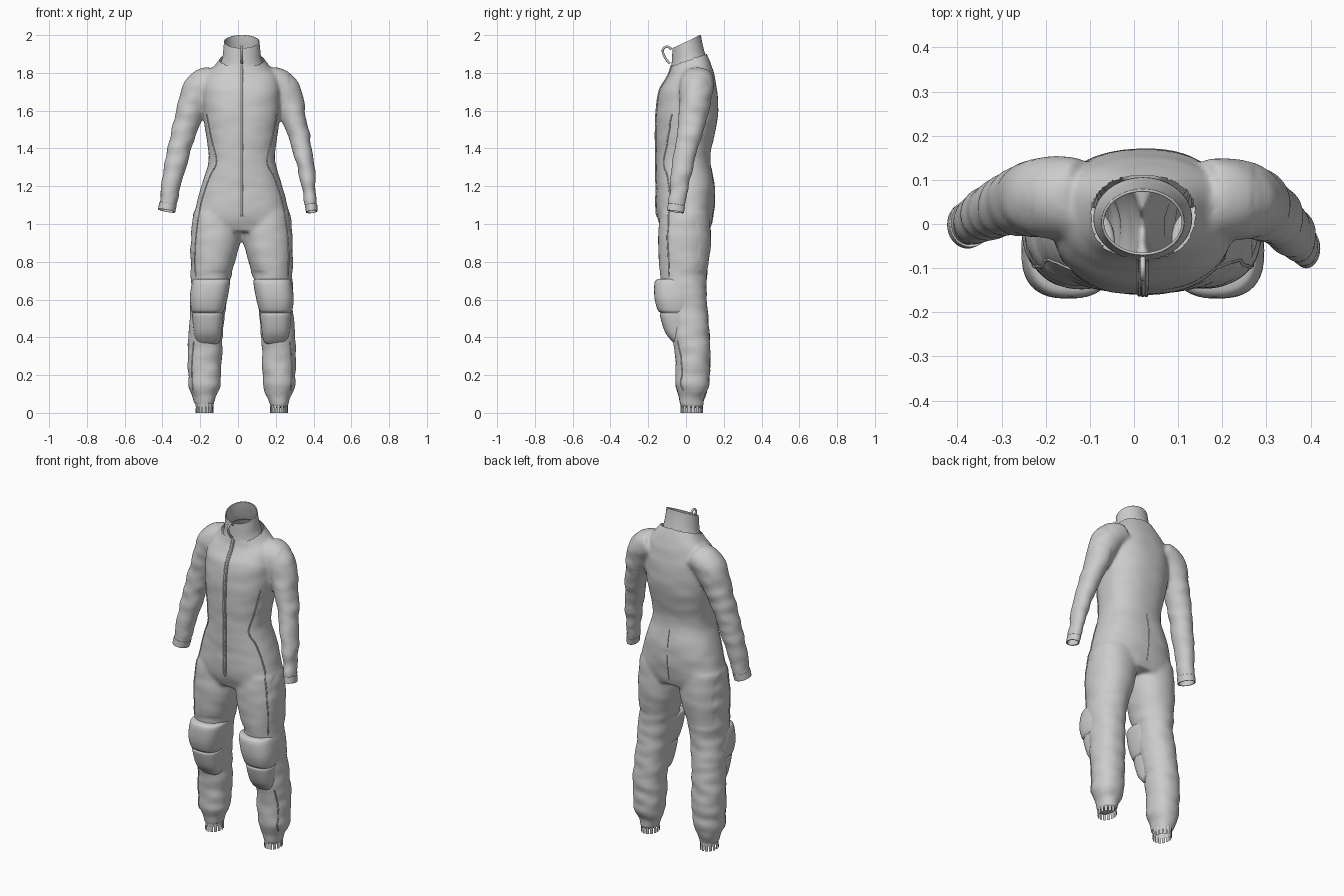
import bpy, bmesh, math
from mathutils import Vector, noise
from mathutils.bvhtree import BVHTree

if "Cube" in bpy.data.objects:
    bpy.data.objects.remove(bpy.data.objects["Cube"])

CX = 0.02  # symmetry line of the garment


def finish(name, bm, angle=50):
    me = bpy.data.meshes.new(name)
    bm.to_mesh(me)
    bm.free()
    ob = bpy.data.objects.new(name, me)
    bpy.context.collection.objects.link(ob)
    for p in me.polygons:
        p.use_smooth = True
    return ob


def spline(rows, steps):
    """Catmull-Rom through rows of numbers"""
    out = []
    for i in range(len(rows) - 1):
        a, b, c, d = (rows[max(0, min(len(rows) - 1, i + k))] for k in (-1, 0, 1, 2))
        for s in range(steps):
            t = s / steps
            out.append([0.5 * (2 * q + (r - p) * t + (2 * p - 5 * q + 4 * r - w) * t * t
                               + (3 * q - p - 3 * r + w) * t ** 3) for p, q, r, w in zip(a, b, c, d)])
    out.append(list(rows[-1]))
    return out


def loft(bm, secs, flat=True, power=2.0, caps=True, n=40, steps=6):
    """Tube through sections (x, y, z, rx, ry, tilt)"""
    secs = spline([tuple(s) + (0,) * (6 - len(s)) for s in secs], steps)
    rings = []
    for i, (x, y, z, rx, ry, tilt) in enumerate(secs):
        u, v = Vector((1, 0, 0)), Vector((0, 1, tilt))
        if not flat:
            t = (Vector(secs[min(i + 1, len(secs) - 1)][:3]) - Vector(secs[max(i - 1, 0)][:3])).normalized()
            u = Vector((0, 1, 0)).cross(t).normalized()
            v = t.cross(u)
        ring = []
        for k in range(n):
            c, s = math.cos(2 * math.pi * k / n), math.sin(2 * math.pi * k / n)
            ring.append(bm.verts.new(Vector((x, y, z))
                        + u * rx * math.copysign(abs(c) ** (2 / power), c)
                        + v * ry * math.copysign(abs(s) ** (2 / power), s)))
        rings.append(ring)
    faces = [bm.faces.new((a[k], a[(k + 1) % n], b[(k + 1) % n], b[k]))
             for a, b in zip(rings, rings[1:]) for k in range(n)]
    if caps:
        faces += [bm.faces.new(rings[0]), bm.faces.new(rings[-1])]
    bmesh.ops.recalc_face_normals(bm, faces=faces)


def flip(secs):
    return [(2 * CX - s[0],) + tuple(s[1:]) for s in secs]


# torso, legs and arms as closed volumes
torso = [(CX, 0, .96, .24, .125), (CX, -.005, 1.05, .252, .15), (CX, -.003, 1.2, .215, .154),
         (CX, -.015, 1.35, .176, .143), (CX, .003, 1.55, .2, .163), (CX, .012, 1.7, .205, .155),
         (CX, .018, 1.79, .185, .125, .2), (CX, .018, 1.84, .14, .103, .35), (CX, .015, 1.89, .103, .088, .35)]
leg = [(-.113, -.005, 1.06, .125, .13), (-.12, -.008, .9, .131, .14), (-.146, -.012, .7, .102, .12),
       (-.165, .015, .5, .091, .103), (-.175, .035, .3, .09, .095), (-.178, .033, .15, .085, .088),
       (-.177, .03, .08, .062, .07), (-.177, .03, .03, .045, .058)]
arm_l = [(-.12, .06, 1.765, .075, .09), (-.2, .06, 1.715, .092, .092), (-.268, .05, 1.55, .07, .075),
         (-.335, .022, 1.3, .057, .06), (-.376, -.002, 1.07, .044, .051)]
arm_r = [(.16, .06, 1.765, .075, .09), (.237, .055, 1.715, .088, .09), (.3, .032, 1.55, .064, .073),
         (.36, -.02, 1.3, .045, .056), (.39, -.055, 1.06, .028, .042)]
bm = bmesh.new()
loft(bm, torso, power=2.35)
for secs in (leg, flip(leg)):
    loft(bm, secs, power=2.15)
for secs in (arm_l, arm_r):
    loft(bm, secs, flat=False)
src = finish("body_volume", bm)

# fuse into one fabric skin
mod = src.modifiers.new("fuse", 'REMESH')
mod.mode, mod.voxel_size = 'VOXEL', 0.009
skin = bpy.data.meshes.new_from_object(src.evaluated_get(bpy.context.evaluated_depsgraph_get()))
bpy.data.objects.remove(src)
bm = bmesh.new()
bm.from_mesh(skin)
for _ in range(6):
    bmesh.ops.smooth_vert(bm, verts=bm.verts, factor=0.5, use_axis_x=True, use_axis_y=True, use_axis_z=True)
# soft creases, strongest on sleeves and lower legs
bm.normal_update()
for v in bm.verts:
    p = v.co
    amp = .007 if p.z < .75 or abs(p.x - CX) > .25 else .003
    v.co = p + v.normal * amp * noise.noise(Vector((p.x * 9, p.y * 9, p.z * 17)))
tree = BVHTree.FromBMesh(bm)
# open the neck, wrists and ankles
holes = [((CX, .015, 1.868), (0, -.35, 1), .14), ((-.177, .03, .05), (0, 0, -1), .1),
         ((2 * CX - .177, .03, .05), (0, 0, -1), .1),
         ((-.374, 0, 1.082), (-.17, -.1, -1), .09), ((.389, -.053, 1.072), (.12, -.14, -1), .08)]
dead = [f for f in bm.faces for c, d, r in holes
        if (f.calc_center_median() - Vector(c)).length < r
        and (f.calc_center_median() - Vector(c)).dot(Vector(d)) > 0]
bmesh.ops.delete(bm, geom=list(set(dead)), context='FACES')
finish("suit_body", bm)


def shell(name, secs, thick=.006, **kw):
    bm = bmesh.new()
    loft(bm, secs, caps=False, **kw)
    ob = finish(name, bm)
    m = ob.modifiers.new("thickness", 'SOLIDIFY')
    m.thickness = thick
    return ob


# stand-up collar, higher at the back
shell("collar", [(CX, .012, 1.85, .112, .094, .38), (CX, .01, 1.885, .102, .086, .4),
                 (CX, .006, 1.93, .097, .079, .44), (CX, .004, 1.966, .094, .075, .46)])
# sleeve hems
shell("left_sleeve_hem", [(-.371, .001, 1.105, .047, .054), (-.378, -.003, 1.07, .046, .053)], flat=False)
shell("right_sleeve_hem", [(.3865, -.05, 1.1, .033, .046), (.391, -.056, 1.065, .031, .045)], flat=False)

# ribbed ankle cuffs with a ragged lower edge
for side, x in (("right", -.177), ("left", 2 * CX + .177)):
    bm = bmesh.new()
    n = 56
    rings = []
    for z, r in ((.09, 1.12), (.06, .98), (.03, .95), (0, .97)):
        ring = []
        for k in range(n):
            a, rib = 2 * math.pi * k / n, (0, 1, 1, 0)[k % 4]
            q = r * (1 + .07 * rib)
            ring.append(bm.verts.new((x + .046 * q * math.cos(a), .03 + .058 * q * math.sin(a), z)))
        rings.append(ring)
    for i in range(3):
        for k in range(n):
            if i < 2 or k % 4 != 3:
                bm.faces.new((rings[i][k], rings[i][(k + 1) % n], rings[i + 1][(k + 1) % n], rings[i + 1][k]))
    finish(side + "_ankle_rib", bm)

# padded knees
pad = [(-.14, -.055, .71, .085, .08), (-.142, -.06, .695, .1, .105), (-.155, -.06, .61, .1, .107),
       (-.16, -.055, .545, .088, .095), (-.16, -.05, .53, .08, .084), (-.16, -.048, .515, .083, .09),
       (-.16, -.04, .43, .074, .072), (-.158, -.03, .38, .062, .045), (-.158, -.02, .36, .04, .03)]
for side, secs in (("right", pad), ("left", flip(pad))):
    bm = bmesh.new()
    loft(bm, secs, power=2.6, steps=4)
    finish(side + "_knee_pad", bm)


def seam(name, pts, front=True, r=.004):
    """Raised cord laid on the skin along (x, z) points"""
    s = -1 if front else 1
    hits = [tree.ray_cast(Vector((x, s, z)), Vector((0, -s, 0)))[0] for x, z in spline(pts, 10)]
    hits = [h for h in hits if h]
    cu = bpy.data.curves.new(name, 'CURVE')
    cu.dimensions, cu.bevel_depth, cu.bevel_resolution = '3D', r, 1
    sp = cu.splines.new('POLY')
    sp.points.add(len(hits) - 1)
    for p, h in zip(sp.points, hits):
        p.co = (*h, 1)
    bpy.context.collection.objects.link(bpy.data.objects.new(name, cu))


# front zip, side panels and back seam
for i, dx in enumerate((-.008, .008)):
    seam(f"zip_tape_{i}", [(CX + dx, z) for z in (1.05, 1.25, 1.45, 1.65, 1.8, 1.835)], r=.005)
seam("zip_teeth", [(CX, z) for z in (1.04, 1.3, 1.6, 1.84)], r=.006)
panel = [(-.165, 1.58), (-.14, 1.45), (-.115, 1.33), (-.15, 1.25), (-.19, 1.13), (-.215, 1), (-.228, .85), (-.224, .72)]
shin = [(-.235, .38), (-.245, .25), (-.24, .12)]
for name, pts in (("side_panel_seam", panel), ("shin_seam", shin)):
    seam("right_" + name, pts)
    seam("left_" + name, flip(pts))
seam("back_seam", [(CX, 1.3), (CX, 1.15), (CX, 1.0)], front=False, r=.003)

# zip pull loop at the throat
bm = bmesh.new()
path = [(CX, -.077, 1.925), (CX, -.1, 1.94), (CX, -.122, 1.925), (CX, -.118, 1.895), (CX, -.1, 1.865), (CX, -.085, 1.85)]
loft(bm, [p + (.009, .009) for p in path], flat=True, n=8, steps=1)
bm.free()
cu = bpy.data.curves.new("zip_pull", 'CURVE')
cu.dimensions, cu.bevel_depth = '3D', .006
pts = spline(path, 5)
sp = cu.splines.new('POLY')
sp.points.add(len(pts) - 1)
for p, c in zip(sp.points, pts):
    p.co = (*c, 1)
bpy.context.collection.objects.link(bpy.data.objects.new("zip_pull", cu))
